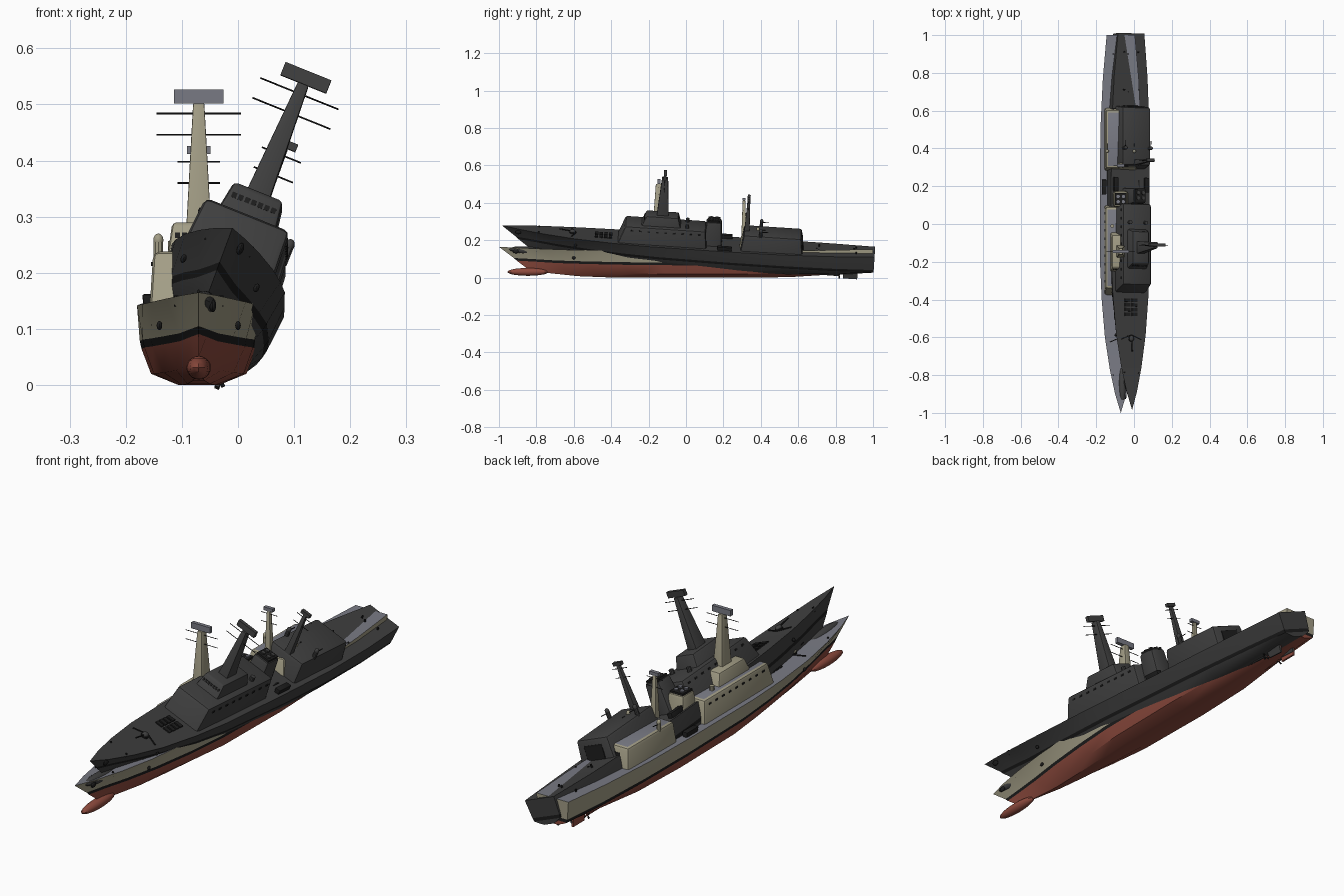
import bpy, bmesh, math
from mathutils import Matrix, Vector

if "Cube" in bpy.data.objects:
    bpy.data.objects.remove(bpy.data.objects["Cube"])


def material(name, r, g, b):
    m = bpy.data.materials.new(name)
    m.diffuse_color = (r, g, b, 1)
    m.use_nodes = True
    m.node_tree.nodes["Principled BSDF"].inputs["Base Color"].default_value = m.diffuse_color
    return m


BEIGE = material("beige_paint", .36, .335, .235)
RED = material("red_bottom", .27, .07, .048)
BLACK = material("black_trim", .012, .012, .012)
GREY = material("deck_grey", .19, .195, .23)
DARK = material("dark_grey", .05, .05, .05)


def finish(name, bm, mats, world):
    bmesh.ops.recalc_face_normals(bm, faces=bm.faces)
    me = bpy.data.meshes.new(name)
    bm.to_mesh(me)
    bm.free()
    for m in mats:
        me.materials.append(m)
    ob = bpy.data.objects.new(name, me)
    bpy.context.collection.objects.link(ob)
    ob.matrix_world = world
    return ob


def block(name, world, mats, y0, y1, z0, z1, w0, w1, front=0, back=0, bevel=0, x=0):
    """Tapered box; a second material goes on the roof."""
    bm = bmesh.new()
    lo = [bm.verts.new((x + a * w0, y, z0)) for a, y in ((-1, y0), (1, y0), (1, y1), (-1, y1))]
    hi = [bm.verts.new((x + a * w1, y, z1)) for a, y in
          ((-1, y0 + front), (1, y0 + front), (1, y1 - back), (-1, y1 - back))]
    bm.faces.new(lo[::-1])
    bm.faces.new(hi)
    for i in range(4):
        j = (i + 1) % 4
        bm.faces.new((lo[i], lo[j], hi[j], hi[i]))
    if bevel:
        edges = [e for e in bm.edges if any(v in hi for v in e.verts)]
        bmesh.ops.bevel(bm, geom=edges, offset=bevel, segments=2, profile=.5, affect='EDGES')
    bm.normal_update()
    if len(mats) > 1:
        for f in bm.faces:
            f.material_index = int(f.normal.z > .95)
    return finish(name, bm, mats, world)


def tube(name, world, mat, a, b, r0, r1=None, n=10):
    """Cylinder or cone between two points."""
    a, b = Vector(a), Vector(b)
    bm = bmesh.new()
    bmesh.ops.create_cone(bm, cap_ends=True, segments=n, radius1=r0,
                          radius2=r0 if r1 is None else r1, depth=(b - a).length)
    rot = (b - a).to_track_quat('Z', 'Y').to_matrix().to_4x4()
    bm.transform(Matrix.Translation((a + b) / 2) @ rot)
    return finish(name, bm, [mat], world)


def ball(name, world, mat, c, size):
    bm = bmesh.new()
    bmesh.ops.create_uvsphere(bm, u_segments=16, v_segments=10, radius=1)
    bm.transform(Matrix.Translation(c) @ Matrix.Diagonal((*size, 1)))
    return finish(name, bm, [mat], world)


# Hull stations along the deck, then half widths and heights per level
ST = [-1, -.9, -.77, -.6, -.4, -.2, .2, .5, .77, 1]
DECK_Z = [.165, .16, .154, .148, .144, .142, .141, .143, .147, .152]
DECK_W = [0, .03, .058, .084, .101, .11, .11, .108, .095, .075]
BAND_Z = [.105, .1, .092, .087, .083, .081, .078, .077, .076, .076]
BAND_W = [0, .014, .035, .062, .085, .1, .105, .102, .09, .07]
BILGE_Z = [.05, .045, .035, .026, .022, .02, .02, .022, .036, .052]
BILGE_W = [0, .006, .02, .04, .062, .08, .085, .078, .06, .047]
KEEL_Z = [.03, .02, .008, .002, 0, 0, 0, .003, .018, .043]
KEEL_W = [0, .004, .01, .02, .03, .036, .036, .034, .03, .025]


def hull(name, world, mats):
    levels = [(-.78, KEEL_W, KEEL_Z), (-.85, BILGE_W, BILGE_Z),
              (-.905, [w * .97 for w in BAND_W], [z - .014 for z in BAND_Z]),
              (-.92, BAND_W, BAND_Z), (-1, DECK_W, DECK_Z)]
    bm = bmesh.new()
    rings = []
    for i, yd in enumerate(ST):
        side = [(w[i], y0 + (1 - y0) * (yd + 1) / 2, z[i]) for y0, w, z in levels]
        pts = side + [(-x, y, z) for x, y, z in reversed(side)]
        rings.append([bm.verts.new(p) for p in pts])
    slot = [0, 0, 1, 2, 3, 2, 1, 0, 0, 0]   # red, red, band, topside, deck ...
    for a, b in zip(rings, rings[1:]):
        for k in range(10):
            f = bm.faces.new((a[k], a[(k + 1) % 10], b[(k + 1) % 10], b[k]))
            f.material_index = slot[k]
    end = rings[-1]                          # transom in the same layers
    for k in range(4):
        bm.faces.new((end[k], end[k + 1], end[8 - k], end[9 - k])).material_index = slot[k]
    bmesh.ops.remove_doubles(bm, verts=bm.verts, dist=1e-5)
    return finish(name, bm, mats, world)


def mast(n, w, paint, panel, y, z0, z1, r0, r1, depth, rods, panel_size):
    block(n + "_pole", w, [paint], y - depth, y + depth, z0, z1, r0, r1, depth * .5, depth * .5, .002)
    hw, h = panel_size
    block(n + "_radar_panel", w, [panel], y - .008, y + .008, z1, z1 + h, hw, hw)
    for z, half in rods:
        tube(n + "_yard", w, BLACK, (-half, y, z), (half, y, z), .0015, n=6)


def ship(p, w, paint, bottom, deck):
    hull(p + "hull", w, [bottom, BLACK, paint, deck])
    ball(p + "bow_bulb", w, bottom, (0, -.845, .031), (.022, .11, .021))
    # Superstructure
    block(p + "forward_house", w, [paint, deck], -.38, .1, .13, .238, .088, .081, .04, .01, .012)
    block(p + "bridge", w, [paint], -.255, -.045, .236, .29, .055, .047, .025, .015, .008)
    block(p + "aft_house", w, [paint, deck], .28, .615, .13, .23, .088, .08, .015, .012, .012)
    block(p + "hangar_door", w, [BLACK], .61, .617, .145, .205, .045, .045, 0, .008)
    # Bridge windows, front and sides
    for i in range(7):
        x = (i - 3) * .0125
        block(p + "bridge_window", w, [BLACK], -.2445, -.238, .262, .272, .0045, .0045, .0045, 0, 0, x)
    for s in (-1, 1):
        for i in range(9):
            y = -.31 + i * .045
            block(p + "side_window", w, [BLACK], y, y + .014, .212, .219, .002, .002, 0, 0, 0, s * .0832)
    # Funnel
    block(p + "funnel", w, [paint], .08, .18, .13, .275, .045, .037, .012, .008, .012)
    block(p + "funnel_cap", w, [BLACK], .1, .164, .27, .282, .03, .03)
    for s in (-1, 1):
        for y in (.118, .146):
            tube(p + "exhaust", w, deck, (s * .014, y, .275), (s * .014, y, .288), .009)
    # Masts
    mast(p + "main_mast", w, paint, deck, -.145, .285, .502, .022, .01, .032,
         ((.484, .075), (.446, .075)), (.044, .025))
    mast(p + "aft_mast", w, paint, deck, .31, .225, .412, .014, .007, .014,
         ((.398, .0375), (.36, .0375)), (.021, .014))
    # Foredeck: gun, breakwater and hatches
    tube(p + "gun_base", w, BLACK, (0, -.62, .14), (0, -.62, .155), .016)
    ball(p + "gun_turret", w, paint, (0, -.62, .158), (.013, .016, .01))
    tube(p + "gun_barrel", w, BLACK, (0, -.63, .16), (0, -.69, .167), .003)
    for i in range(4):
        for s in (-1, 1):
            y = -.5 + i * .025
            block(p + "deck_hatch", w, [BLACK], y, y + .018, .143, .1505, .016, .016, 0, 0, 0, s * .02)
    for s in (-1, 1):
        tube(p + "breakwater", w, BLACK, (0, -.6, .152), (s * .058, -.625, .151), .003, n=6)
        # Boats amidships, close-in guns, hull fittings, bollards
        block(p + "boat", w, [BLACK], .16, .235, .138, .162, .01, .013, -.004, 0, .004, s * .088)
        tube(p + "close_gun_post", w, paint, (s * .072, .385, .222), (s * .072, .385, .255), .009)
        ball(p + "close_gun_dome", w, paint, (s * .072, .385, .258), (.009, .009, .012))
        tube(p + "close_gun_barrel", w, BLACK, (s * .072, .385, .25), (s * .072, .425, .254), .002, n=6)
        tube(p + "sensor_dome", w, paint, (s * .045, -.01, .235), (s * .045, -.01, .257), .01)
        ball(p + "hull_fitting", w, BLACK, (s * .07, -.6, .106), (.005, .009, .008))
        for y in (-.8, .7, .9):
            tube(p + "bollard", w, BLACK, (s * .04, y, .14), (s * .04, y, .16), .004, n=8)
        # Rudders and propellers
        block(p + "rudder", w, [bottom], .84, .915, .004, .045, .004, .004, -.005, 0, 0, s * .035)
        tube(p + "propeller_shaft", w, bottom, (s * .035, .6, .02), (s * .035, .82, .018), .004)
        for k in range(4):
            a = k * math.pi / 2 + .785
            tube(p + "propeller_blade", w, BLACK, (s * .035, .815, .018),
                 (s * .035 + .016 * math.cos(a), .82, .018 + .016 * math.sin(a)), .002, .004, 6)
    ball(p + "anchor", w, BLACK, (.025, -.91, .141), (.006, .016, .011))


# Upright ship, and its dark rolled and pitched twin
ship("painted_", Matrix.Translation((-.07, 0, 0)), BEIGE, RED, GREY)
tilt = (Matrix.Translation((-.01, -.985, .28)) @ Matrix.Rotation(math.radians(-3.75), 4, 'X')
        @ Matrix.Rotation(math.radians(22), 4, 'Y') @ Matrix.Translation((0, 1, -.165)))
ship("dark_", tilt, DARK, DARK, DARK)

bpy.ops.object.select_all(action='SELECT')
bpy.context.view_layer.objects.active = bpy.context.selected_objects[0]
bpy.ops.object.shade_smooth_by_angle(angle=math.radians(30))
